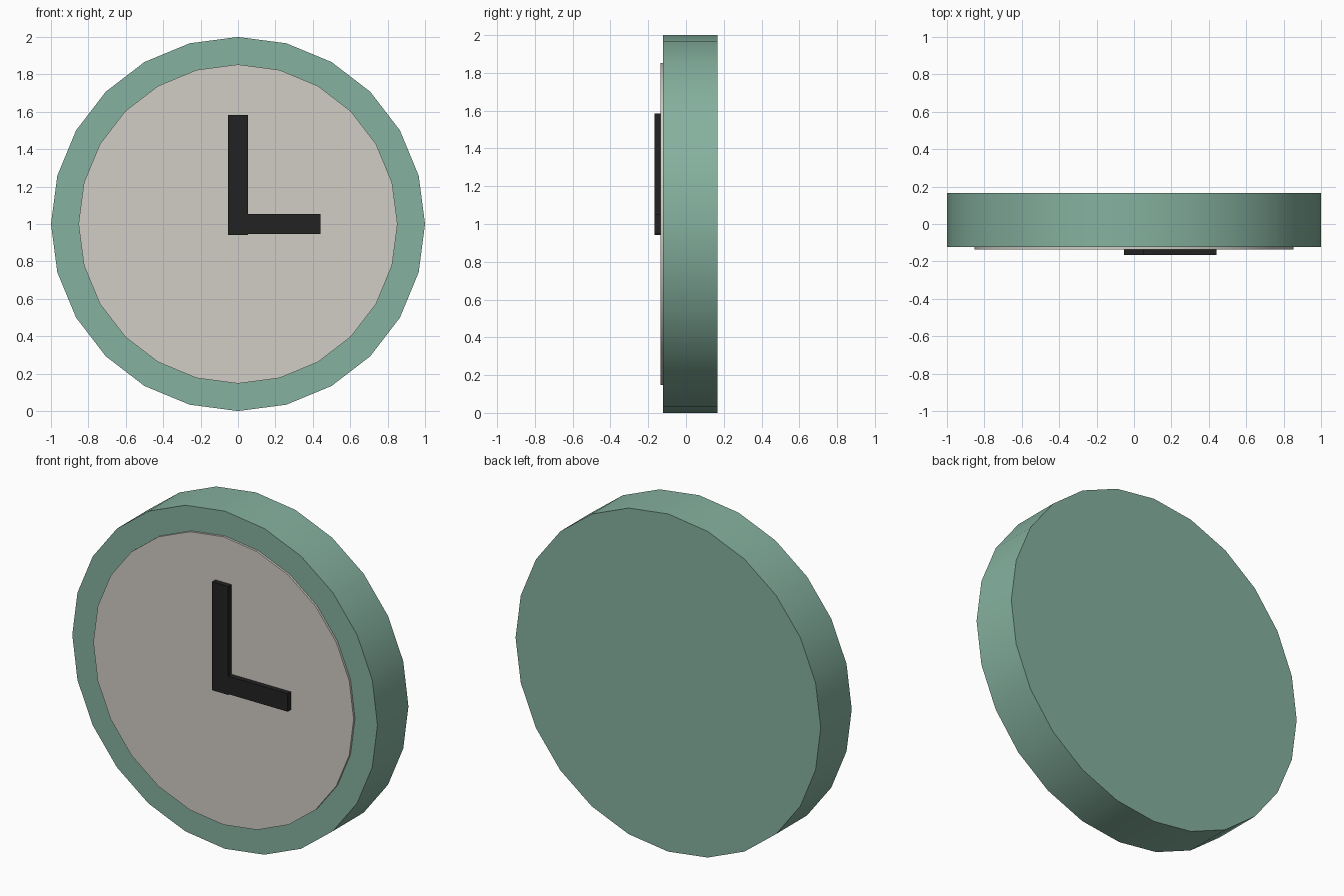
import bpy, math

if "Cube" in bpy.data.objects:
    bpy.data.objects.remove(bpy.data.objects["Cube"])


def material(name, rgb):
    m = bpy.data.materials.new(name)
    m.diffuse_color = (*rgb, 1.0)
    m.use_nodes = True
    m.node_tree.nodes["Principled BSDF"].inputs["Base Color"].default_value = m.diffuse_color
    return m


GREEN = material("sage green", (0.235, 0.440, 0.345))
CREAM = material("warm grey", (0.640, 0.610, 0.565))
BLACK = material("black", (0.016, 0.016, 0.016))


def disc(name, radius, y0, y1, mat):
    # 24-sided drum lying along y, a corner pointing to +x
    bpy.ops.mesh.primitive_cylinder_add(
        vertices=24, radius=radius, depth=y1 - y0,
        location=(0, (y0 + y1) / 2, 1), rotation=(math.pi / 2, 0, 0))
    ob = bpy.context.object
    ob.name = name
    ob.data.materials.append(mat)
    bpy.ops.object.shade_smooth_by_angle(angle=math.radians(30))
    return ob


def bar(name, x0, x1, y0, y1, z0, z1, mat):
    bpy.ops.mesh.primitive_cube_add(
        size=1, location=((x0 + x1) / 2, (y0 + y1) / 2, (z0 + z1) / 2))
    ob = bpy.context.object
    ob.name = name
    ob.scale = (x1 - x0, y1 - y0, z1 - z0)
    bpy.ops.object.transform_apply(location=False, rotation=False, scale=True)
    ob.data.materials.append(mat)
    return ob


# Case and dial
disc("clock_case", 1.0, -0.123, 0.167, GREEN)
disc("clock_dial", 0.853, -0.136, -0.123, CREAM)

# Hands
bar("minute_hand", -0.053, 0.053, -0.167, -0.136, 0.942, 1.584, BLACK)
bar("hour_hand", 0.053, 0.442, -0.167, -0.136, 0.947, 1.053, BLACK)
